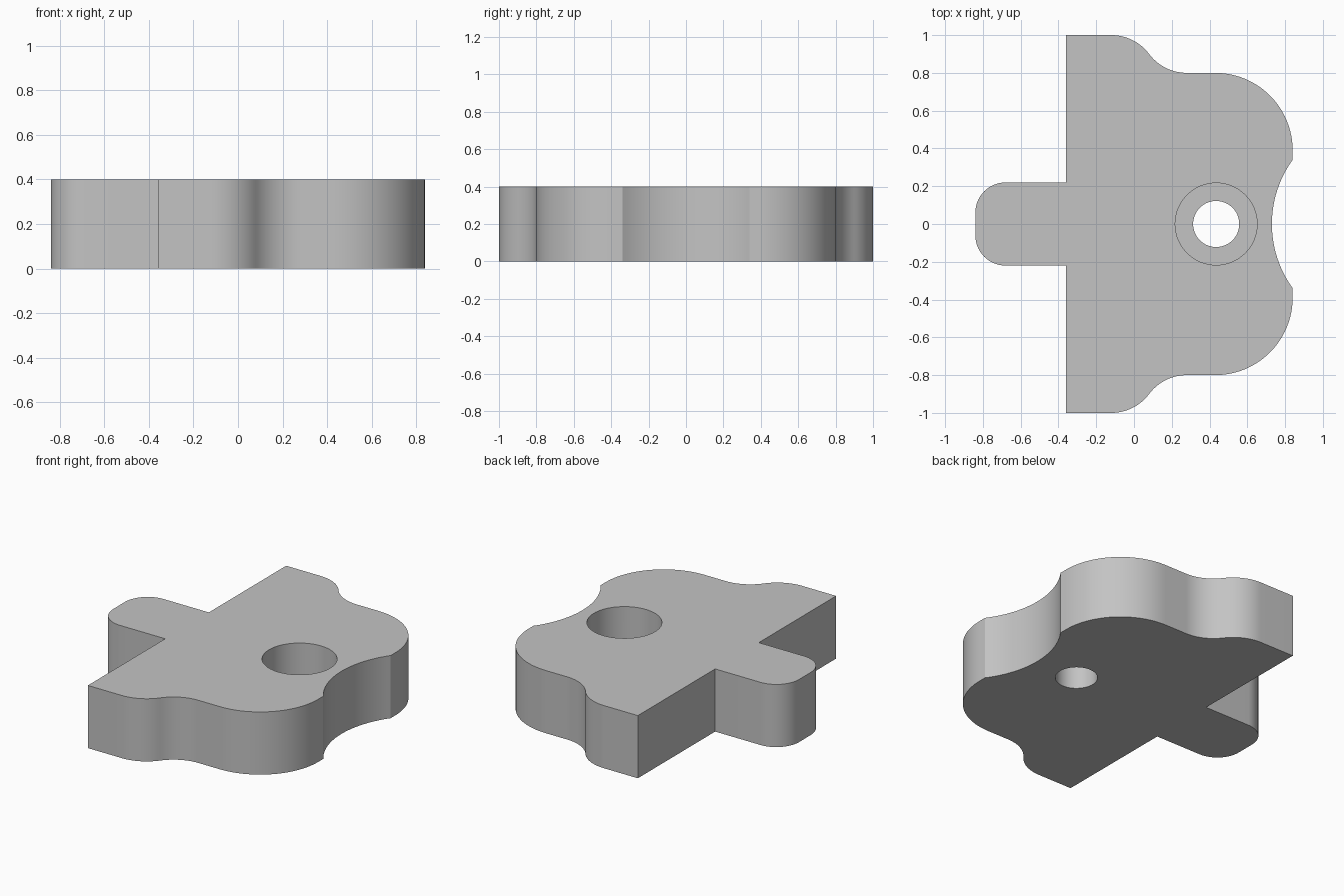
import bpy, bmesh
from math import sin, cos, radians, atan2, degrees

THICK = 0.4
HOLE_X = 0.435

cube = bpy.data.objects.get("Cube")
if cube:
    bpy.data.objects.remove(cube, do_unlink=True)

grey = bpy.data.materials.new("plain grey")
grey.use_nodes = True
colour = (0.55, 0.55, 0.55, 1)
grey.diffuse_color = colour
grey.node_tree.nodes["Principled BSDF"].inputs["Base Color"].default_value = colour


def arc(cx, cy, r, start, end, steps=14):
    angles = [radians(start + (end - start) * i / steps) for i in range(steps + 1)]
    return [(cx + r * cos(a), cy + r * sin(a)) for a in angles]


def cutter(name, radius, bottom, top):
    bpy.ops.mesh.primitive_cylinder_add(vertices=64, radius=radius, depth=top - bottom,
                                        location=(HOLE_X, 0, (top + bottom) / 2))
    obj = bpy.context.object
    obj.name = name
    obj.hide_render = True
    return obj


# Upper half of the outline, from the tongue tip to the middle of the hollow edge
sweep = 53.13
hollow = degrees(atan2(0.34, 0.47))
half = arc(-0.68, 0.06, 0.16, 180, 90)              # rounded tongue corner
half += [(-0.36, 0.22), (-0.36, 1)]                 # square shoulder
half += arc(-0.12, 0.75, 0.25, 90, 90 - sweep)      # S-shaped step
half += arc(0.28, 1.05, 0.25, 270 - sweep, 270)[1:]
half += arc(0.43, 0.39, 0.41, 90, 0, 24)            # large round corner
half += arc(1.31, 0, 0.58, 180 - hollow, 180)       # hollow edge
outline = half + [(x, -y) for x, y in reversed(half[:-1])]

# Plate body
bm = bmesh.new()
face = bm.faces.new([bm.verts.new((x, y, 0)) for x, y in outline])
side = bmesh.ops.extrude_face_region(bm, geom=[face])
bmesh.ops.translate(bm, vec=(0, 0, THICK),
                    verts=[v for v in side["geom"] if isinstance(v, bmesh.types.BMVert)])
bmesh.ops.recalc_face_normals(bm, faces=bm.faces)
mesh = bpy.data.meshes.new("plate")
bm.to_mesh(mesh)
bm.free()
plate = bpy.data.objects.new("plate", mesh)
bpy.context.collection.objects.link(plate)
mesh.materials.append(grey)

# Counterbored screw hole
cutters = [cutter("counterbore_cutter", 0.217, 0.16, THICK + 0.1),
           cutter("through_hole_cutter", 0.122, -0.1, THICK + 0.1)]
bpy.ops.object.select_all(action="DESELECT")
plate.select_set(True)
bpy.context.view_layer.objects.active = plate
for obj in cutters:
    mod = plate.modifiers.new(obj.name, "BOOLEAN")
    mod.operation = "DIFFERENCE"
    mod.solver = "EXACT"
    mod.object = obj
    bpy.ops.object.modifier_apply(modifier=mod.name)
    bpy.data.objects.remove(obj, do_unlink=True)

# Smooth curved walls, crisp rims
bpy.ops.object.shade_smooth_by_angle(angle=radians(25))
